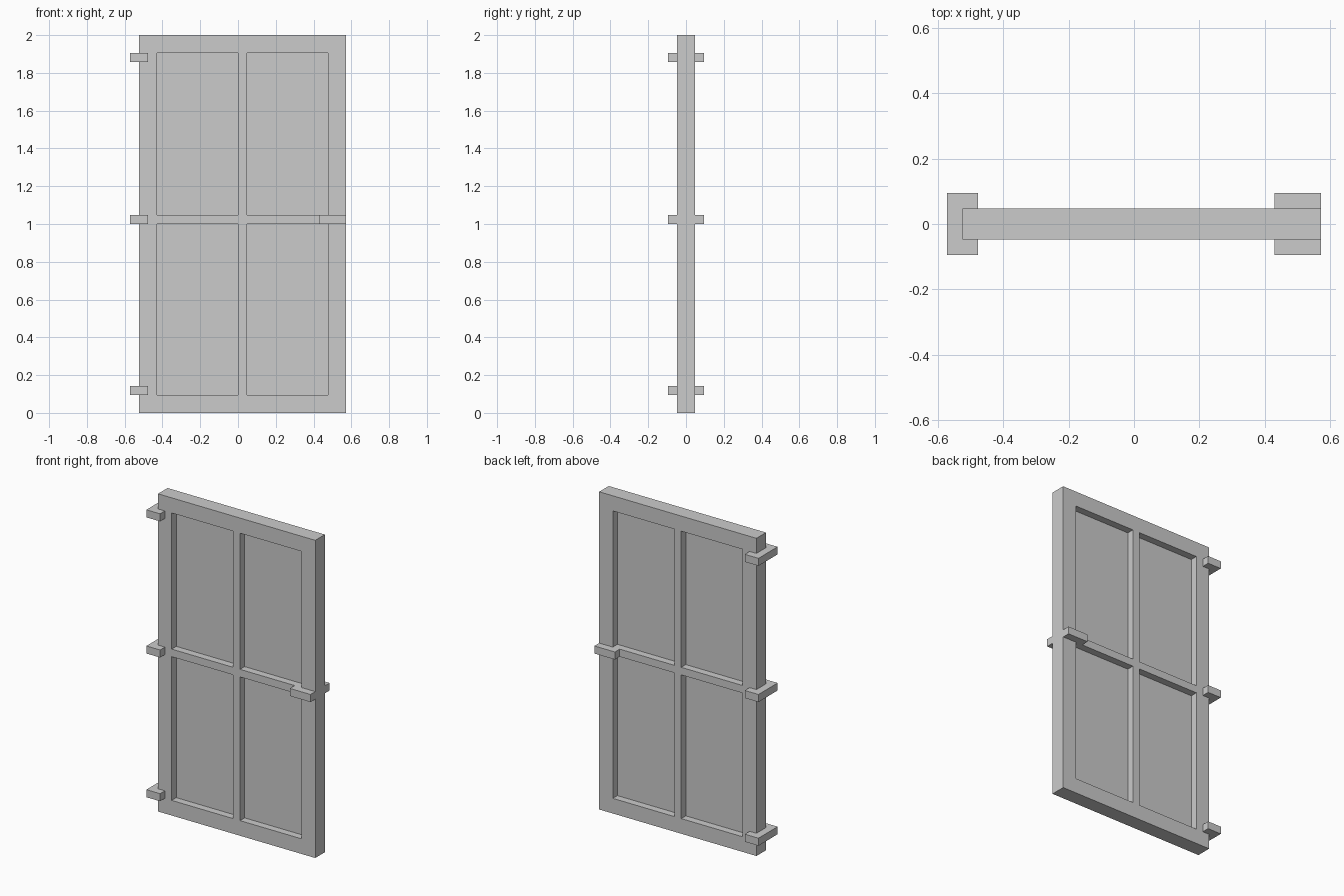
import bpy
import bmesh

if "Cube" in bpy.data.objects:
    bpy.data.objects.remove(bpy.data.objects["Cube"])

U = 2 / 42  # the whole door sits on a 42-step grid


def finish(name, bm):
    bmesh.ops.recalc_face_normals(bm, faces=bm.faces)
    mesh = bpy.data.meshes.new(name)
    bm.to_mesh(mesh)
    bm.free()
    obj = bpy.data.objects.new(name, mesh)
    bpy.context.collection.objects.link(obj)
    return obj


def extrude(bm, vec):
    geom = bmesh.ops.extrude_face_region(bm, geom=bm.faces[:])["geom"]
    verts = [g for g in geom if isinstance(g, bmesh.types.BMVert)]
    bmesh.ops.translate(bm, verts=verts, vec=vec)


def box(name, x0, x1, y0, y1, z0, z1):
    bm = bmesh.new()
    bm.faces.new([bm.verts.new((x * U, y * U, z0 * U))
                  for x, y in ((x0, y0), (x1, y0), (x1, y1), (x0, y1))])
    extrude(bm, (0, 0, (z1 - z0) * U))
    return finish(name, bm)


# Door frame: a flat lattice with four openings, extruded to thickness
xs = [-11, -9, 0, 1, 10, 12]
zs = [0, 2, 21, 22, 40, 42]
bm = bmesh.new()
grid = [[bm.verts.new((x * U, -U, z * U)) for z in zs] for x in xs]
for i in range(5):
    for k in range(5):
        if not (i in (1, 3) and k in (1, 3)):
            bm.faces.new((grid[i][k], grid[i + 1][k],
                          grid[i + 1][k + 1], grid[i][k + 1]))
extrude(bm, (0, 2 * U, 0))
finish("door_frame", bm)

# Thin panels in the middle of each opening
for i in (1, 3):
    for k in (1, 3):
        box("panel", xs[i], xs[i + 1], -0.04, 0.04, zs[k], zs[k + 1])

# Hinges: C-shaped brackets wrapped round the left edge
bracket = [(-12, -2), (-10, -2), (-10, -1), (-11, -1),
           (-11, 1), (-10, 1), (-10, 2), (-12, 2)]
for z in (2, 21, 39):
    bm = bmesh.new()
    bm.faces.new([bm.verts.new((x * U, y * U, z * U)) for x, y in bracket])
    extrude(bm, (0, 0, U))
    finish("hinge", bm)

# Handles on both sides, flush with the right edge
box("front_handle", 9, 12, -2, -1, 21, 22)
box("back_handle", 9, 12, 1, 2, 21, 22)
